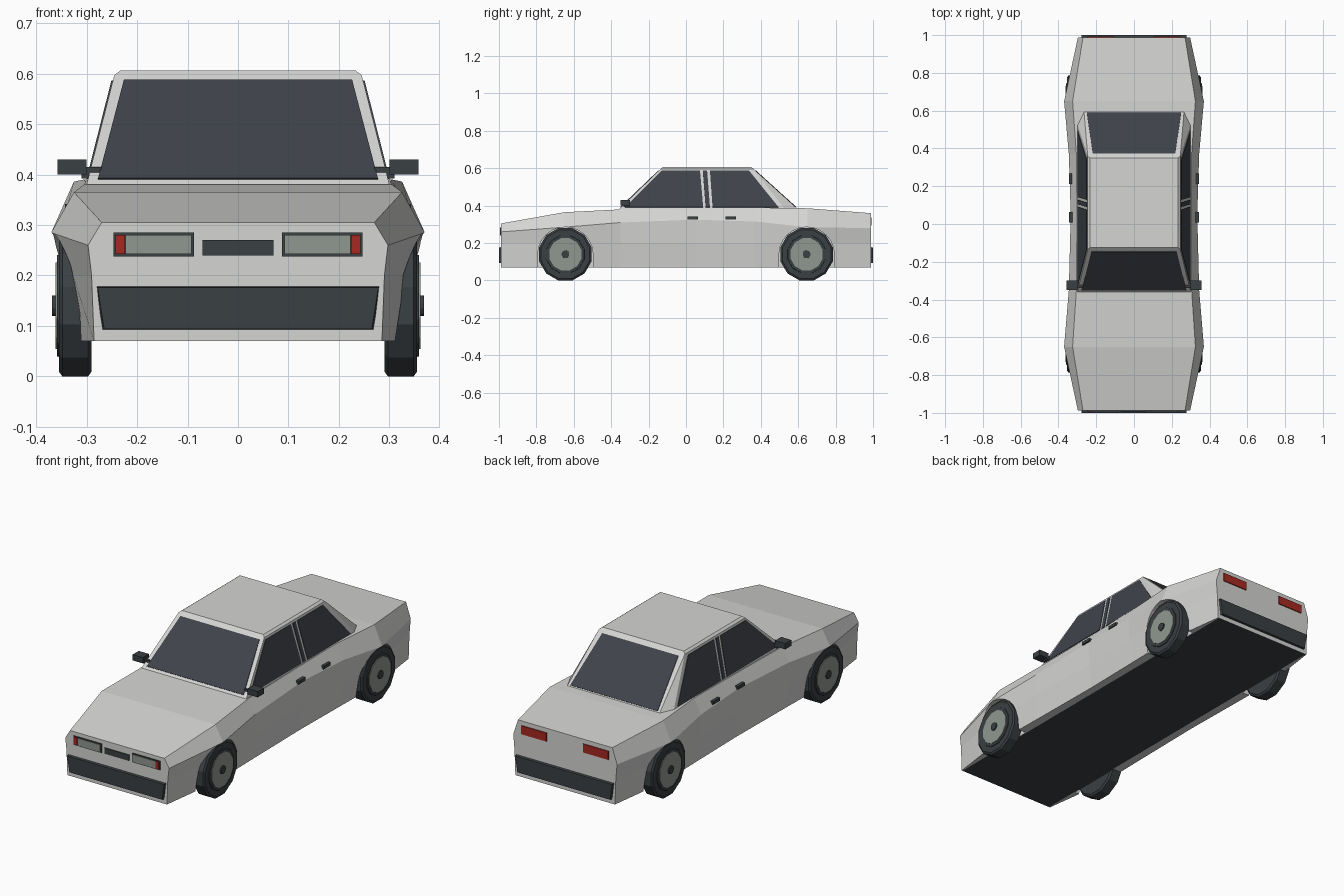
import bpy, bmesh, math
from mathutils import Vector

if "Cube" in bpy.data.objects:
    bpy.data.objects.remove(bpy.data.objects["Cube"])


def material(name, rgb):
    m = bpy.data.materials.new(name)
    m.use_nodes = True
    m.diffuse_color = (*rgb, 1)
    bsdf = next(n for n in m.node_tree.nodes if n.type == 'BSDF_PRINCIPLED')
    bsdf.inputs["Base Color"].default_value = (*rgb, 1)
    return m


PAINT = material("body_paint", (0.66, 0.66, 0.65))
GLASS = material("dark_glass", (0.05, 0.057, 0.07))
TRIM = material("black_trim", (0.042, 0.05, 0.055))
METAL = material("grey_lens_and_metal", (0.28, 0.31, 0.28))
RED = material("red_lamp", (0.38, 0.022, 0.015))


def finish(name, bm, *mats):
    bmesh.ops.recalc_face_normals(bm, faces=bm.faces)
    me = bpy.data.meshes.new(name)
    bm.to_mesh(me)
    bm.free()
    for m in mats:
        me.materials.append(m)
    ob = bpy.data.objects.new(name, me)
    bpy.context.collection.objects.link(ob)
    return ob


def loft(rings, close_ends=True):
    """Bridge closed rings of equal length; returns the bmesh."""
    bm = bmesh.new()
    vs = [[bm.verts.new(p) for p in ring] for ring in rings]
    n = len(vs[0])
    for a, b in zip(vs, vs[1:]):
        for i in range(n):
            j = (i + 1) % n
            bm.faces.new((a[i], a[j], b[j], b[i]))
    if close_ends:
        bm.faces.new(vs[0])
        bm.faces.new(vs[-1])
    return bm


def hull(name, pts, mat):
    bm = bmesh.new()
    for p in pts:
        bm.verts.new(p)
    bmesh.ops.convex_hull(bm, input=bm.verts)
    bmesh.ops.dissolve_limit(bm, angle_limit=0.01, verts=bm.verts, edges=bm.edges)
    return finish(name, bm, mat)


def plate(name, pts, mat, half=0.003):
    """Thin plate centred on the plane of its outline."""
    pts = [Vector(p) for p in pts]
    n = (pts[1] - pts[0]).cross(pts[2] - pts[0]).normalized() * half
    return finish(name, loft([[p - n for p in pts], [p + n for p in pts]]), mat)


def box(name, x, y, z, mat):
    return finish(name, loft([[(x[0], b, z[0]), (x[1], b, z[0]),
                               (x[1], b, z[1]), (x[0], b, z[1])] for b in y]), mat)


def lathe(name, profile, centre, side, mat, segs=12):
    """Turn an (x, radius) profile about the wheel axle."""
    k = 1 / math.cos(math.pi / segs)
    rings = []
    for x, r in profile:
        angles = [(i + 0.5) * 2 * math.pi / segs for i in range(segs)]
        rings.append([(side * x, centre[0] + r * k * math.sin(t),
                       centre[1] + r * k * math.cos(t)) for t in angles])
    return finish(name, loft(rings), mat)


SIDES = (("left", 1), ("right", -1))
AXLES = (("front", -0.645), ("rear", 0.645))

# Body shell: y, sill x, middle x, belt x, belt z, shoulder x, shoulder z
stations = [
    (-0.988, 0.285, 0.29, 0.297, 0.26, 0.27, 0.305),
    (-0.65, 0.33, 0.35, 0.37, 0.285, 0.325, 0.365),
    (-0.35, 0.325, 0.34, 0.345, 0.31, 0.305, 0.38),
    (0.05, 0.32, 0.33, 0.335, 0.325, 0.302, 0.385),
    (0.37, 0.325, 0.34, 0.345, 0.315, 0.305, 0.39),
    (0.65, 0.33, 0.35, 0.37, 0.285, 0.325, 0.386),
    (0.988, 0.285, 0.29, 0.297, 0.28, 0.27, 0.36),
]
rings = []
for y, sill, mid, belt, zb, sh, zt in stations:
    half = [(0.28, 0.07), (sill, 0.07), (mid, 0.2), (belt, zb), (sh, zt)]
    rings.append([(x, y, z) for x, z in half] + [(-x, y, z) for x, z in reversed(half)])
bm = loft(rings)
for f in bm.faces:
    if all(v.co.z < 0.08 and abs(v.co.x) < 0.281 for v in f.verts):
        f.material_index = 1
body = finish("body_shell", bm, PAINT, TRIM)

# Wheel arches cut into the body
for end, yc in AXLES:
    for side, s in SIDES:
        arc = [(yc + 0.148 * math.cos(math.pi * i / 12), 0.138 + 0.148 * math.sin(math.pi * i / 12))
               for i in range(13)]
        arc += [(yc - 0.148, -0.1), (yc + 0.148, -0.1)]
        cutter = finish("arch_cutter", loft([[(s * x, y, z) for y, z in arc]
                                             for x in (0.283, 0.5)]), PAINT)
        cutter.hide_render = True
        mod = body.modifiers.new("arch", 'BOOLEAN')
        mod.operation = 'DIFFERENCE'
        mod.solver = 'EXACT'
        mod.object = cutter
        bpy.context.view_layer.objects.active = body
        bpy.ops.object.modifier_apply(modifier=mod.name)
        bpy.data.objects.remove(cutter)

# Cabin
cabin = [(0.30, -0.36, 0.38), (0.30, 0.53, 0.38), (0.265, 0.6, 0.38),
         (0.245, -0.135, 0.597), (0.245, 0.36, 0.597),
         (0.233, -0.125, 0.606), (0.233, 0.35, 0.606)]
hull("cabin", [(s * x, y, z) for x, y, z in cabin for _, s in SIDES], PAINT)

# Windscreen and rear window
for name, y0, y1, w0, w1 in (("windscreen", -0.35, -0.146, 0.277, 0.226),
                             ("rear_window", 0.588, 0.372, 0.25, 0.218)):
    plate(name, [(-w0, y0, 0.391), (w0, y0, 0.391), (w1, y1, 0.586), (-w1, y1, 0.586)], GLASS)

# Side windows: y along the bottom edge, then along the top edge
windows = {"front_side_window": (-0.325, 0.092, 0.075, -0.132),
           "door_pillar": (0.105, 0.128, 0.113, 0.09),
           "rear_side_window": (0.142, 0.495, 0.338, 0.128)}
for side, s in SIDES:
    for name, (a, b, c, d) in windows.items():
        outline = [(a, 0.391), (b, 0.391), (c, 0.586), (d, 0.586)]
        plate(f"{side}_{name}", [(s * (0.30 - 0.2535 * (z - 0.38)), y, z) for y, z in outline], GLASS)

# Bumpers with tapered lower edges
for end, s in (("front", -1), ("rear", 1)):
    hull(f"{end}_bumper", [(m * x, s * y, z) for m in (-1, 1) for x, y, z in (
        (0.28, 0.98, 0.18), (0.278, 1.0, 0.176), (0.27, 0.98, 0.092), (0.265, 1.0, 0.094))], TRIM)

# Front grille, head lamps, indicators and tail lamps
box("grille", (-0.07, 0.07), (-0.993, -0.98), (0.24, 0.27), TRIM)


def lamp(name, s, xs, ys, zs, mat):
    box(name, (s * xs[0], s * xs[1]), ys, zs, mat)


for side, s in SIDES:
    lamp(f"{side}_headlamp_frame", s, (0.087, 0.247), (-0.992, -0.98), (0.238, 0.285), TRIM)
    lamp(f"{side}_headlamp", s, (0.092, 0.223), (-0.995, -0.98), (0.243, 0.28), METAL)
    lamp(f"{side}_indicator", s, (0.224, 0.243), (-0.995, -0.98), (0.243, 0.28), RED)
    lamp(f"{side}_tail_lamp", s, (0.105, 0.25), (0.98, 0.993), (0.293, 0.337), RED)

    # Mirrors and door handles
    lamp(f"{side}_mirror", s, (0.30, 0.358), (-0.35, -0.3), (0.4, 0.43), TRIM)
    lamp(f"{side}_mirror_arm", s, (0.27, 0.31), (-0.335, -0.3), (0.392, 0.415), TRIM)
    for end, y in (("front", 0.035), ("rear", 0.24)):
        lamp(f"{side}_{end}_handle", s, (0.31, 0.343), (y - 0.028, y + 0.028), (0.326, 0.342), TRIM)

    # Wheels
    for end, y in AXLES:
        hub = (y, 0.14)
        name = f"{side}_{end}"
        lathe(name + "_tyre", [(0.29, 0.13), (0.297, 0.14), (0.348, 0.14), (0.355, 0.13)],
              hub, s, TRIM)
        lathe(name + "_rim_edge", [(0.34, 0.105), (0.359, 0.1)], hub, s, TRIM)
        lathe(name + "_rim", [(0.34, 0.086), (0.362, 0.086)], hub, s, METAL)
        lathe(name + "_hub_cap", [(0.34, 0.022), (0.368, 0.02)], hub, s, TRIM)
